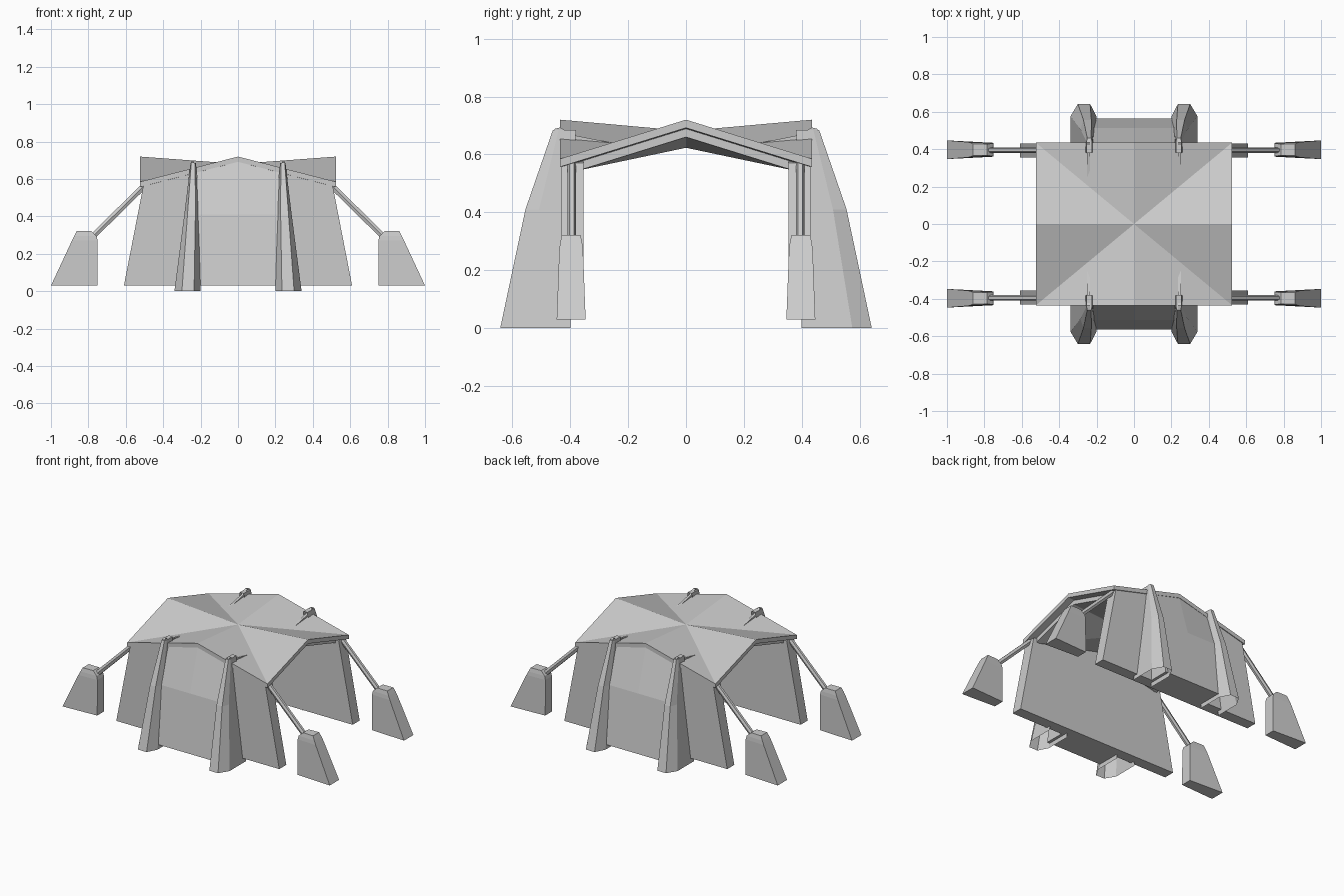
import bpy, bmesh
from mathutils import Vector

if "Cube" in bpy.data.objects:
    bpy.data.objects.remove(bpy.data.objects["Cube"])


def make(name, verts, faces):
    me = bpy.data.meshes.new(name)
    me.from_pydata([Vector(v) for v in verts], [], faces)
    bm = bmesh.new()
    bm.from_mesh(me)
    bmesh.ops.recalc_face_normals(bm, faces=bm.faces)
    bm.to_mesh(me)
    bm.free()
    ob = bpy.data.objects.new(name, me)
    bpy.context.collection.objects.link(ob)
    return ob


def loft(name, rings, caps=(True, True), closed=True):
    """Skin a list of equal-length sections."""
    n = len(rings[0])
    verts = [p for r in rings for p in r]
    faces = []
    for k in range(len(rings) - 1):
        for i in range(n if closed else n - 1):
            j = (i + 1) % n
            faces.append((k*n + i, k*n + j, (k+1)*n + j, (k+1)*n + i))
    if caps[0]:
        faces.append(tuple(range(n)))
    if caps[1]:
        faces.append(tuple(range((len(rings)-1)*n, len(rings)*n)))
    return make(name, verts, faces)


def canopy(name, hx, hy, mid, corner, centre, thick):
    """Eight-panel folded sheet: low centre, raised edge middles, low corners."""
    rim = [(-1, -1), (0, -1), (1, -1), (1, 0), (1, 1), (0, 1), (-1, 1), (-1, 0)]
    top = [(0, 0, centre)] + [(a*hx, b*hy, corner if a*b else mid) for a, b in rim]
    bottom = [(x, y, z - thick) for x, y, z in top]
    faces = []
    for i in range(8):
        a, b = i + 1, (i + 1) % 8 + 1
        faces += [(0, a, b), (9, b + 9, a + 9), (a, a + 9, b + 9, b)]
    return make(name, top + bottom, faces)


# Roof and its inner lining
canopy("roof", .525, .435, .72, .585, .681, .028)
canopy("roof_lining", .48, .37, .69, .575, .653, .03)

for sy, side in ((-1, "front"), (1, "back")):
    # Flat wall with tapered ends, its top following the roof
    outline = [(-.61, .03), (.61, .03), (.505, .57), (.2, .645),
               (0, .695), (-.2, .645), (-.505, .57)]
    loft(side + "_wall", [[(x, sy*y, z) for x, z in outline] for y in (.355, .43)])

    # Bulging middle panel
    rings = []
    for x, zt in ((-.22, .64), (0, .692), (.22, .64)):
        rings.append([(x, sy*.428, .03), (x, sy*.565, .03), (x, sy*.513, .41),
                      (x, sy*.432, zt), (x, sy*.428, zt)])
    loft(side + "_middle_panel", rings)

    for sx, hand in ((-1, "left"), (1, "right")):
        # Hollow wall rib: inner x, outer x, front x pair, back, shoulder, front y, height
        rings = []
        for xi, xo, fi, fo, yb, ys, yf, z in (
                (.20, .34, .235, .30, .40, .575, .642, 0),
                (.212, .287, .228, .27, .40, .508, .555, .41),
                (.224, .254, .229, .25, .38, .44, .46, .685)):
            rings.append([(sx*x, sy*y, z) for x, y in (
                (xi, yb), (xi, ys), (fi, yf), (fo, yf), (xo, ys), (xo, yb))])
        loft(f"{side}_{hand}_rib", rings, caps=(False, True), closed=False)

        # Thin fin carrying the rib onto the roof
        prof = [(.46, .64), (.455, .688), (.435, .693), (.39, .667), (.245, .638), (.245, .62)]
        loft(f"{side}_{hand}_rib_fin",
             [[(sx*x, sy*y, z) for y, z in prof] for x in (.234, .25)])

        # Guy pole from the roof corner to the anchor
        loft(f"{side}_{hand}_pole", [
            [(sx*(x + d), sy*(.395 + e), z + d) for d, e in
             ((-.011, -.008), (-.011, .008), (0, .015), (.011, .008), (.011, -.008), (0, -.015))]
            for x, z in ((.49, .575), (.79, .28))])

        # Tapered ground anchor
        rings = []
        for x0, x1, w0, w1, z in ((.75, 1.0, .037, .05, .03),
                                  (.75, .888, .036, .041, .27),
                                  (.756, .876, .034, .038, .295),
                                  (.785, .862, .03, .032, .322)):
            rings.append([(sx*x0, sy*(.397 - w0), z), (sx*x1, sy*(.397 - w1), z),
                          (sx*x1, sy*(.397 + w1), z), (sx*x0, sy*(.397 + w0), z)])
        loft(f"{side}_{hand}_anchor", rings)
